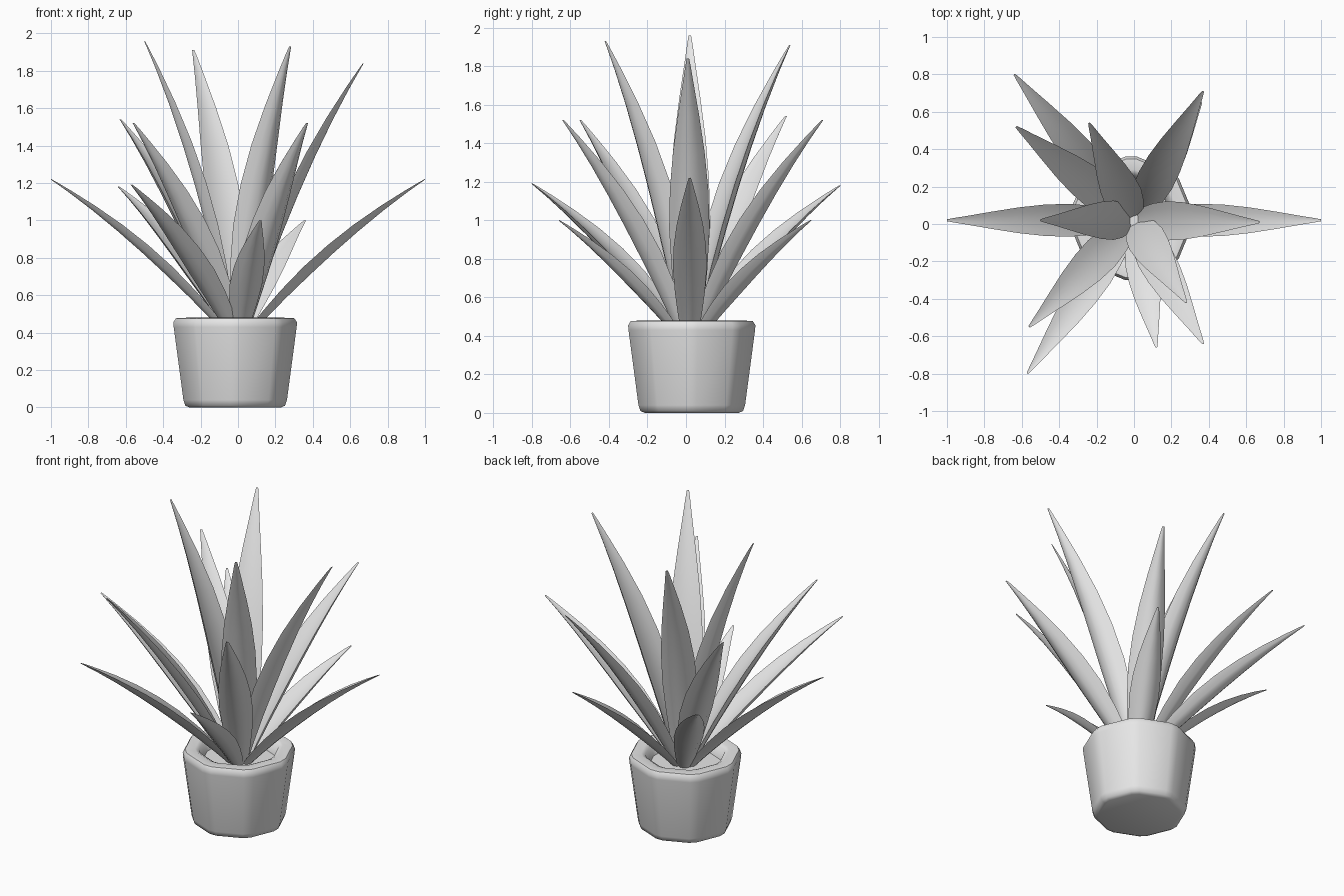
import bpy
import bmesh
import math
from mathutils import Vector

cube = bpy.data.objects.get("Cube")
if cube:
    bpy.data.objects.remove(cube, do_unlink=True)

grey = bpy.data.materials.new("plain_grey")
grey.use_nodes = True
grey.diffuse_color = (0.8, 0.8, 0.8, 1)
grey.node_tree.nodes["Principled BSDF"].inputs["Base Color"].default_value = (0.8, 0.8, 0.8, 1)


def finish(bm, name, angle):
    """Turn a bmesh into a smooth-shaded object."""
    bmesh.ops.recalc_face_normals(bm, faces=bm.faces)
    mesh = bpy.data.meshes.new(name)
    bm.to_mesh(mesh)
    bm.free()
    mesh.materials.append(grey)
    obj = bpy.data.objects.new(name, mesh)
    bpy.context.collection.objects.link(obj)
    bpy.ops.object.select_all(action='DESELECT')
    obj.select_set(True)
    bpy.context.view_layer.objects.active = obj
    bpy.ops.object.shade_smooth_by_angle(angle=math.radians(angle))
    return obj


def loft(rings):
    """Skin a list of closed rings and cap both ends."""
    bm = bmesh.new()
    loops = [[bm.verts.new(p) for p in ring] for ring in rings]
    for a, b in zip(loops, loops[1:]):
        for i in range(len(a)):
            j = (i + 1) % len(a)
            bm.faces.new((a[i], a[j], b[j], b[i]))
    bm.faces.new(loops[0])
    bm.faces.new(loops[-1])
    return bm


# Eight-sided pot with softened corners, a thick rim and a recessed soil bed
def pot_ring(r, z, sides=8, soften=0.09):
    pts = []
    for i in range(sides):
        for off in (-soften, soften):
            a = math.tau * i / sides + off
            pts.append((r * math.cos(a) - 0.015, r * math.sin(a) + 0.03, z))
    return pts


pot_profile = [(0.245, 0), (0.268, 0.01), (0.278, 0.04), (0.33, 0.43), (0.332, 0.455),
               (0.318, 0.477), (0.26, 0.48), (0.235, 0.468), (0.215, 0.40)]
finish(loft([pot_ring(r, z) for r, z in pot_profile]), "pot", 50)

# Blade outline: position along the leaf and relative width
OUTLINE = [(0, 0.5), (0.1, 0.7), (0.22, 0.88), (0.36, 1), (0.5, 0.95), (0.64, 0.78),
           (0.78, 0.52), (0.9, 0.27), (0.97, 0.13), (1, 0.06)]


def leaf(name, tip, half_width, base_radius):
    """Channelled blade that arches from the crown to its tip."""
    tip = Vector(tip)
    crown = Vector((0, 0.02, 0.40))
    out = Vector((tip.x - crown.x, tip.y - crown.y, 0)).normalized()
    side = Vector((-out.y, out.x, 0))
    base = crown + out * base_radius
    chord = tip - base
    up = chord.normalized().cross(side)
    bow = 0.04 * chord.length
    across = [-1, -0.6, -0.2, 0.2, 0.6, 1]
    rings = []
    for t, w in OUTLINE:
        centre = base + chord * t + up * (bow * 4 * t * (1 - t))
        tangent = (chord + up * (bow * 4 * (1 - 2 * t))).normalized()
        normal = tangent.cross(side)
        width = half_width * w
        depth = width * 0.65
        lower = [(u, -depth * (1 - u * u)) for u in across]
        upper = [(u, -0.25 * depth * (1 - u * u)) for u in reversed(across[1:-1])]
        rings.append([centre + side * (u * width) + normal * (h + depth * 0.5)
                      for u, h in lower + upper])
    finish(loft(rings), name, 60)


# Leaves in three tiers: half width, distance from the crown, tips
TIERS = {
    "low_leaf": (0.088, 0.06, [(-1, 0.02, 1.22), (1, 0.02, 1.22), (-0.64, 0.80, 1.18),
                               (0.36, 0.65, 1.0), (0.12, -0.66, 1.0), (-0.57, -0.80, 1.19)]),
    "middle_leaf": (0.1, 0.045, [(-0.63, 0.52, 1.54), (0.37, 0.71, 1.52),
                                 (0.37, -0.64, 1.52), (-0.56, -0.55, 1.52)]),
    "tall_leaf": (0.105, 0.03, [(-0.24, 0.54, 1.91), (0.28, -0.42, 1.93),
                                (-0.50, 0.02, 1.96), (0.67, 0.01, 1.84)]),
}
for tier, (half_width, base_radius, tips) in TIERS.items():
    for number, tip in enumerate(tips, 1):
        leaf(f"{tier}_{number}", tip, half_width, base_radius)
